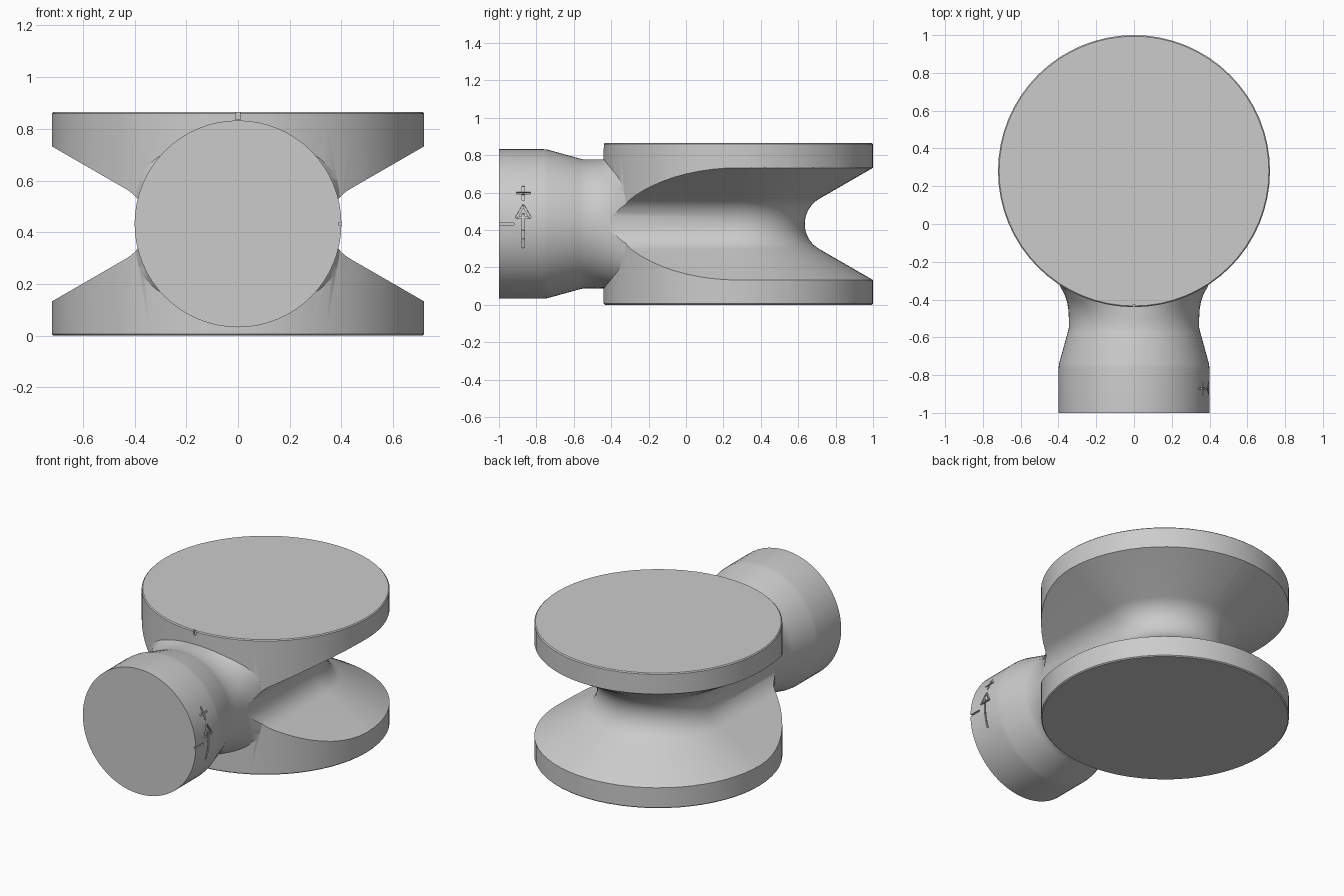
import bpy, bmesh, math
from mathutils import Matrix

if "Cube" in bpy.data.objects:
    bpy.data.objects.remove(bpy.data.objects["Cube"])

MID, CY, R, H = 0.4325, 0.28, 0.72, 0.865   # groove height, disc centre y, radius, height
SEG = 64


def loft(name, rings):
    """Skin a list of equal-length point rings and cap both ends."""
    bm = bmesh.new()
    rows = [[bm.verts.new(p) for p in ring] for ring in rings]
    n = len(rows[0])
    for a, b in zip(rows, rows[1:]):
        for i in range(n):
            j = (i + 1) % n
            bm.faces.new((a[i], a[j], b[j], b[i]))
    bm.faces.new(rows[0])
    bm.faces.new(rows[-1])
    bmesh.ops.recalc_face_normals(bm, faces=bm.faces)
    return finish(name, bm)


def finish(name, bm):
    mesh = bpy.data.meshes.new(name)
    bm.to_mesh(mesh)
    bm.free()
    ob = bpy.data.objects.new(name, mesh)
    bpy.context.collection.objects.link(ob)
    return ob


def combine(target, other, operation):
    """Apply an exact boolean and remove the helper."""
    mod = target.modifiers.new("bool", 'BOOLEAN')
    mod.operation, mod.object, mod.solver = operation, other, 'EXACT'
    bpy.context.view_layer.objects.active = target
    bpy.ops.object.modifier_apply(modifier=mod.name)
    bpy.data.objects.remove(other, do_unlink=True)


def spow(v, e):
    return math.copysign(abs(v) ** e, v)


def disc_ring(r, z):
    return [(r * math.cos(2 * math.pi * i / SEG), CY + r * math.sin(2 * math.pi * i / SEG), z)
            for i in range(SEG)]


def neck_ring(y, w, h, n=2):
    """Superellipse section across the neck axis (n = 2 is round)."""
    ang = [2 * math.pi * i / SEG for i in range(SEG)]
    return [(w * spow(math.cos(a), 2 / n), y, MID + h * spow(math.sin(a), 2 / n)) for a in ang]


def u_ring(r, z):
    """Half circle round the back, straight sides running to the front."""
    n = 40
    arc = [(r * math.cos(math.pi * i / n), CY + r * math.sin(math.pi * i / n), z) for i in range(n + 1)]
    return arc + [(-r, -0.75, z), (r, -0.75, z)]


# Round body with tiny chamfers on both rims
body = loft("grooved_body", [disc_ring(R - .006, 0), disc_ring(R, .006),
                             disc_ring(R, H - .006), disc_ring(R - .006, H)])

# Flared blend from the round neck into the body
flare = loft("neck_flare", [neck_ring(y, w, .345, n) for y, w, n in (
    (-.56, .345, 2), (-.5, .345, 2), (-.45, .348, 2.15), (-.41, .355, 2.5),
    (-.37, .37, 3), (-.33, .393, 3.4), (-.2, .45, 4))])
combine(body, flare, 'UNION')

# Groove: rounded bottom with 30 degree flanks, swept as a U
arc_r, hub = .155, .355
half = [(hub + arc_r - arc_r * math.cos(a), arc_r * math.sin(a))
        for a in (math.radians(60) * i / 8 for i in range(9))]
half += [(.78, .30 + .06 * math.tan(math.radians(30))), (.78, .5)]
profile = [(r, -h) for r, h in reversed(half[1:])] + half
combine(body, loft("groove_shape", [u_ring(r, MID + h) for r, h in profile]), 'INTERSECT')

# Collar at the front, tapering into the neck
collar = loft("front_collar", [neck_ring(y, r, r) for y, r in (
    (-1, .4), (-.765, .4), (-.74, .397), (-.57, .35), (-.545, .344), (-.5, .33))])
combine(body, collar, 'UNION')

# Shallow engraved index marks: rim notch, tick, arrow and cross
marks = bmesh.new()


def mark(loc, size, tilt=0, roll=0):
    m = (Matrix.Translation(loc) @ Matrix.Rotation(roll, 4, 'Y') @
         Matrix.Rotation(tilt, 4, 'X') @ Matrix.Diagonal((*size, 1)))
    bmesh.ops.create_cube(marks, size=1, matrix=m)


def side_mark(y, dz, length, tilt=0):
    """Thin groove on the +x side; length runs along z when tilt is 0."""
    roll = -math.asin(dz / .4)
    mark((.4 * math.cos(roll), y, MID + dz), (.02, .011, length), tilt, roll)


mark((0, CY - R, .851), (.018, .02, .03))
side_mark(-.97, 0, .10, math.pi / 2)
for k in range(4):
    side_mark(-.87, -.105 + k * .045, .05)
side_mark(-.87, .035, .075, math.pi / 2)
for s in (-1, 1):
    side_mark(-.87 + s * .0185, .067, .08, s * math.radians(29))
side_mark(-.87, .165, .085)
side_mark(-.87, .165, .075, math.pi / 2)
cutter = finish("mark_cutter", marks)
mod = body.modifiers.new("marks", 'BOOLEAN')
mod.operation, mod.object, mod.solver, mod.use_self = 'DIFFERENCE', cutter, 'EXACT', True
bpy.context.view_layer.objects.active = body
bpy.ops.object.modifier_apply(modifier=mod.name)
bpy.data.objects.remove(cutter, do_unlink=True)

body.select_set(True)
bpy.ops.object.shade_smooth_by_angle(angle=math.radians(28))
